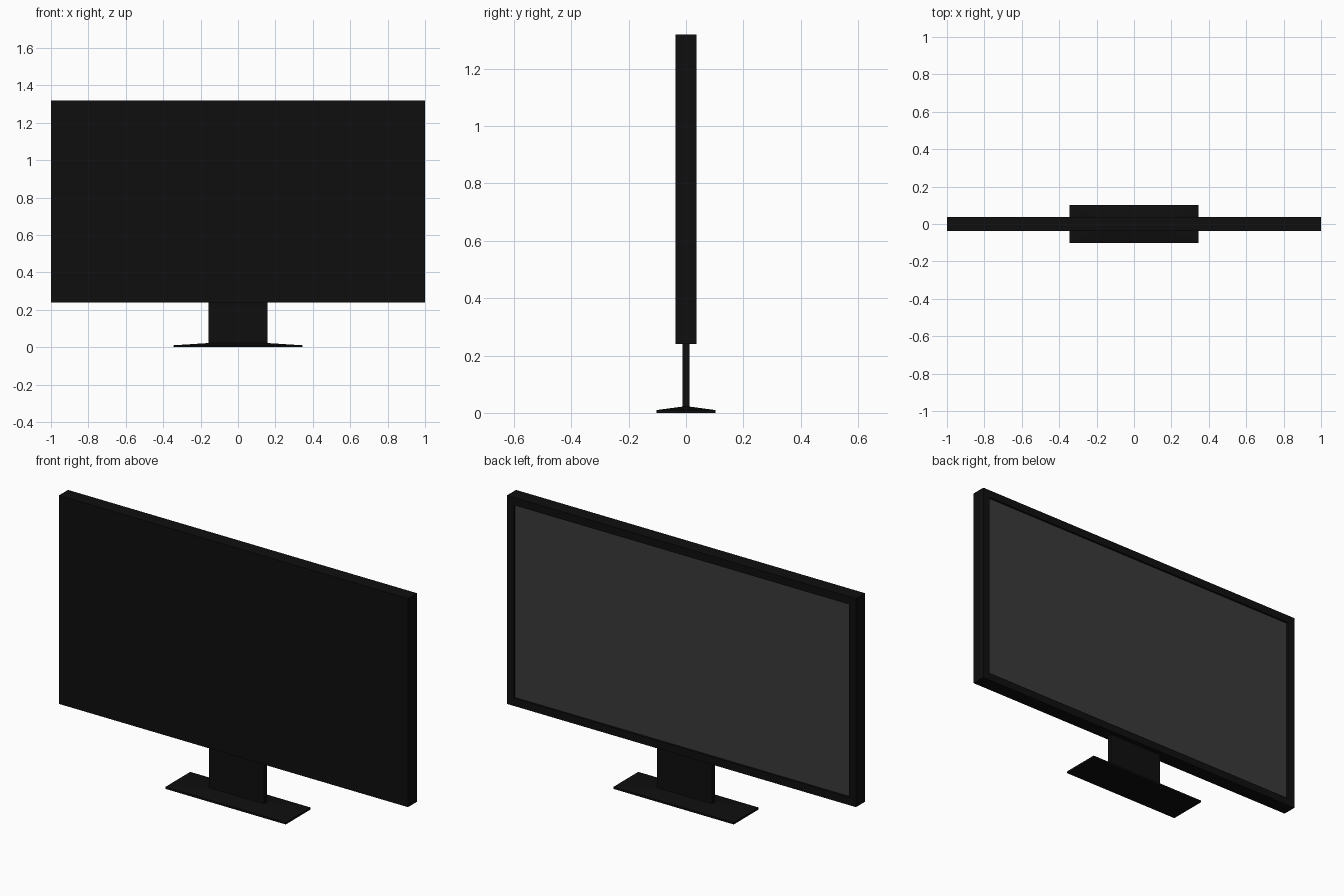
import bpy
import bmesh

cube = bpy.data.objects.get("Cube")
if cube:
    bpy.data.objects.remove(cube, do_unlink=True)


def make_material(name, value):
    mat = bpy.data.materials.new(name)
    mat.use_nodes = True
    colour = (value, value, value, 1)
    mat.diffuse_color = colour
    mat.node_tree.nodes["Principled BSDF"].inputs["Base Color"].default_value = colour
    return mat


black = make_material("black plastic", 0.0045)
grey = make_material("screen grey", 0.042)


def add_box(bm, half_x, half_y, z0, z1):
    verts = bmesh.ops.create_cube(bm, size=2)["verts"]
    for v in verts:
        v.co.x *= half_x
        v.co.y *= half_y
        v.co.z = z1 if v.co.z > 0 else z0
    bm.normal_update()


def finish(bm, name, *materials):
    mesh = bpy.data.meshes.new(name)
    bm.to_mesh(mesh)
    bm.free()
    for mat in materials:
        mesh.materials.append(mat)
    obj = bpy.data.objects.new(name, mesh)
    bpy.context.collection.objects.link(obj)
    return obj


# Display housing, with a bezel and shallow recessed screen on the +y side
bm = bmesh.new()
add_box(bm, 1, 0.037, 0.24, 1.32)
screen = max(bm.faces, key=lambda f: f.normal.y)
bmesh.ops.inset_region(bm, faces=[screen], thickness=0.057)
bmesh.ops.inset_region(bm, faces=[screen], thickness=0, depth=-0.01)
screen.material_index = 1
finish(bm, "display_housing", black, grey)

# Neck
NECK_X, NECK_Y = 0.157, 0.012
bm = bmesh.new()
add_box(bm, NECK_X, NECK_Y, 0.02, 0.24)
finish(bm, "neck", black)

# Base plate, its top sloping up to the neck
bm = bmesh.new()
add_box(bm, 0.345, 0.102, 0, 0.01)
top = max(bm.faces, key=lambda f: f.normal.z)
ridge = bmesh.ops.extrude_discrete_faces(bm, faces=[top])["faces"][0]
for v in ridge.verts:
    v.co.x = NECK_X if v.co.x > 0 else -NECK_X
    v.co.y = NECK_Y if v.co.y > 0 else -NECK_Y
    v.co.z = 0.022
finish(bm, "base_plate", black)
